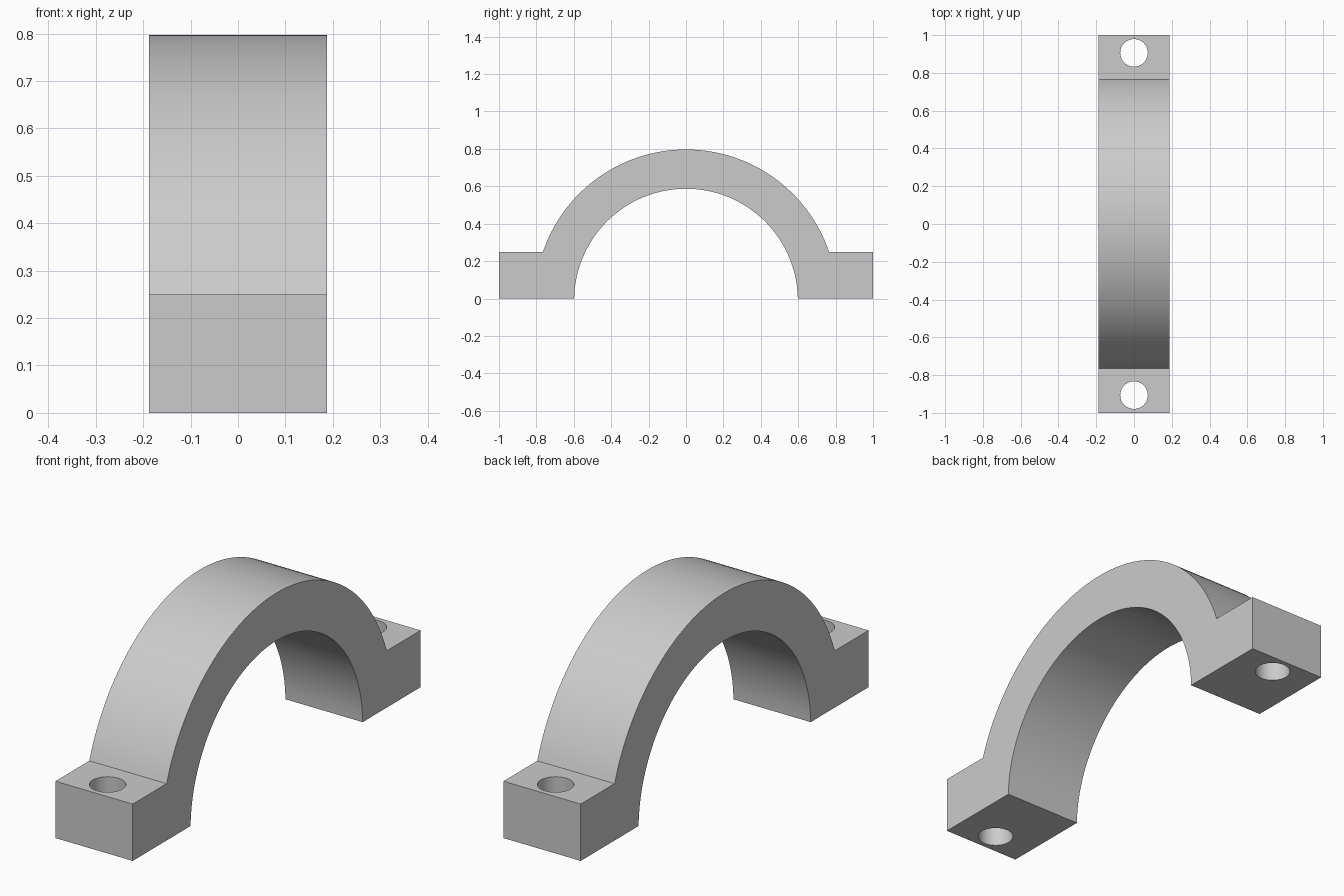
import bpy, bmesh
from math import asin, acos, cos, sin, pi, radians

if "Cube" in bpy.data.objects:
    bpy.data.objects.remove(bpy.data.objects["Cube"])

HALF_WIDTH = 0.188
FOOT_TOP = 0.25
CENTRE_Z = -0.011
OUTER_R, INNER_R = 0.808, 0.598
HOLE_Y, HOLE_R = 0.906, 0.073
STEPS = 64

metal = bpy.data.materials.new("plain grey")
metal.use_nodes = True
grey = (0.6, 0.6, 0.6, 1)
metal.diffuse_color = grey
metal.node_tree.nodes["Principled BSDF"].inputs["Base Color"].default_value = grey


def arc(radius, z_start):
    """Points of an arch from +y to -y, both ends at height z_start."""
    start = asin((z_start - CENTRE_Z) / radius)
    angles = [start + (pi - 2 * start) * i / STEPS for i in range(STEPS + 1)]
    return [(radius * cos(a), CENTRE_Z + radius * sin(a)) for a in angles]


# Clamp side profile: outer arch, left foot, inner arch, right foot
profile = arc(OUTER_R, FOOT_TOP) + [(-1, FOOT_TOP), (-1, 0)]
profile += arc(INNER_R, 0)[::-1] + [(1, 0), (1, FOOT_TOP)]

bm = bmesh.new()
face = bm.faces.new([bm.verts.new((-HALF_WIDTH, y, z)) for y, z in profile])
side = bmesh.ops.extrude_face_region(bm, geom=[face])
verts = [v for v in side["geom"] if isinstance(v, bmesh.types.BMVert)]
bmesh.ops.translate(bm, verts=verts, vec=(2 * HALF_WIDTH, 0, 0))
bmesh.ops.recalc_face_normals(bm, faces=bm.faces)
mesh = bpy.data.meshes.new("clamp_bracket")
bm.to_mesh(mesh)
bm.free()
mesh.materials.append(metal)
bracket = bpy.data.objects.new("clamp_bracket", mesh)
bpy.context.collection.objects.link(bracket)

# Bolt holes through both feet
for y in (-HOLE_Y, HOLE_Y):
    bpy.ops.mesh.primitive_cylinder_add(vertices=48, radius=HOLE_R, depth=1,
                                        location=(0, y, FOOT_TOP / 2))
    cutter = bpy.context.object
    cutter.name = "bolt_hole_cutter"
    cutter.hide_render = True
    cutter.data.materials.append(metal)
    bpy.ops.object.select_all(action="DESELECT")
    bracket.select_set(True)
    bpy.context.view_layer.objects.active = bracket
    cut = bracket.modifiers.new("bolt_hole", "BOOLEAN")
    cut.operation = "DIFFERENCE"
    cut.solver = "EXACT"
    cut.object = cutter
    bpy.ops.object.modifier_apply(modifier=cut.name)
    bpy.data.objects.remove(cutter)

# Smooth arches and holes, crisp corners
bpy.ops.object.shade_smooth_by_angle(angle=radians(30))
